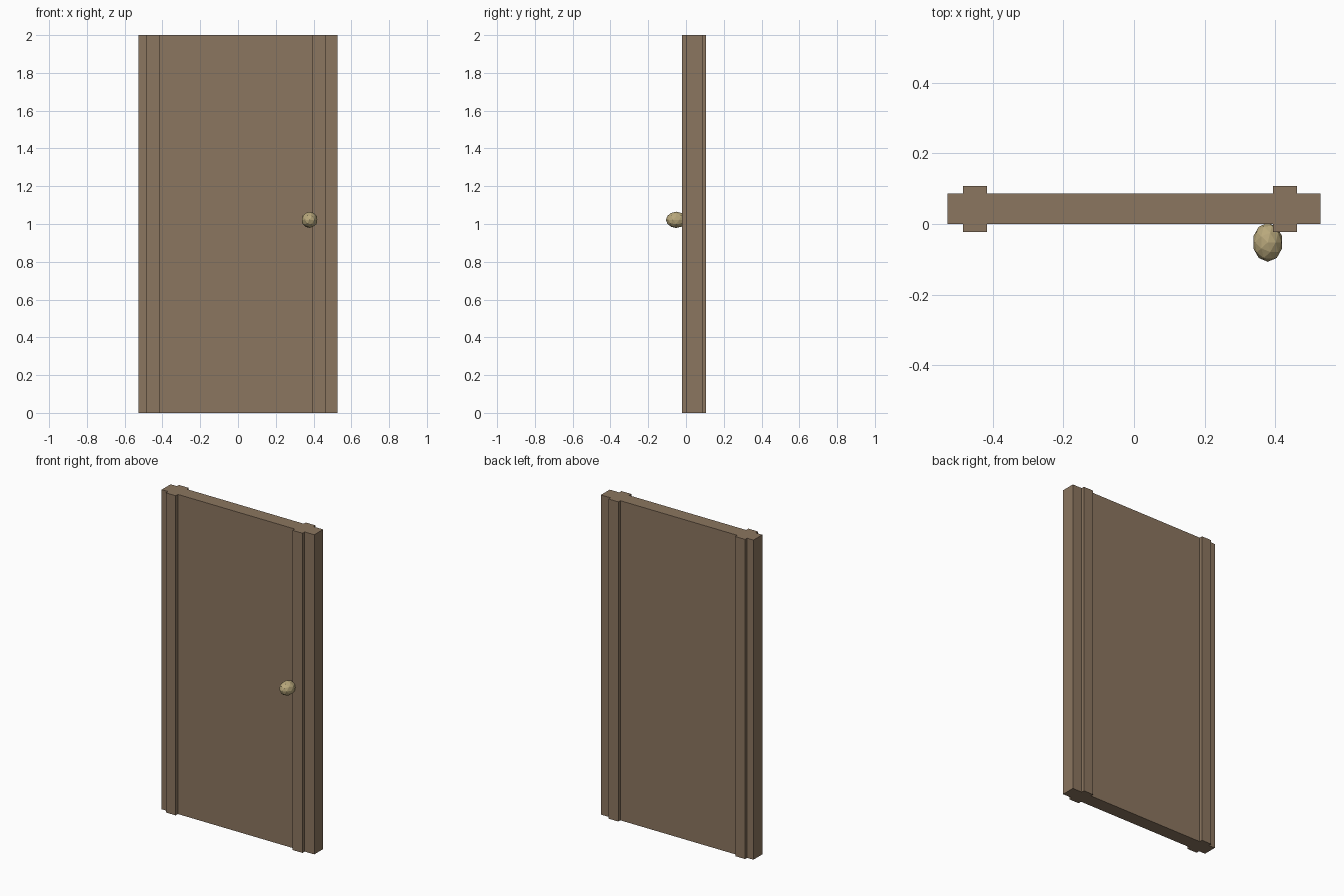
import bpy

# Remove the default cube
cube = bpy.data.objects.get("Cube")
if cube:
    bpy.data.objects.remove(cube, do_unlink=True)


def make_material(name, color):
    mat = bpy.data.materials.new(name)
    mat.use_nodes = True
    mat.diffuse_color = color
    mat.node_tree.nodes["Principled BSDF"].inputs["Base Color"].default_value = color
    return mat


def add_box(name, low, high, mat):
    bpy.ops.mesh.primitive_cube_add(size=1)
    box = bpy.context.object
    box.name = name
    box.location = [(a + b) / 2 for a, b in zip(low, high)]
    box.scale = [b - a for a, b in zip(low, high)]
    box.data.materials.append(mat)
    return box


wood = make_material("brown wood", (0.26, 0.18, 0.115, 1))
brass = make_material("pale brass", (0.48, 0.39, 0.2, 1))

# Door slab
HEIGHT = 2.0
add_box("door_slab", (-0.528, 0, 0), (0.528, 0.087, HEIGHT), wood)

# Upright battens, running through the slab and proud of both faces
for name, x in (("right_batten", -0.45), ("left_batten", 0.428)):
    add_box(name, (x - 0.034, -0.022, 0), (x + 0.034, 0.107, HEIGHT), wood)

# Faceted door knob, slightly stretched towards the front
bpy.ops.mesh.primitive_ico_sphere_add(subdivisions=2, radius=1, location=(0.379, -0.052, 1.022))
knob = bpy.context.object
knob.name = "door_knob"
knob.scale = (0.043, 0.055, 0.043)
knob.data.materials.append(brass)
